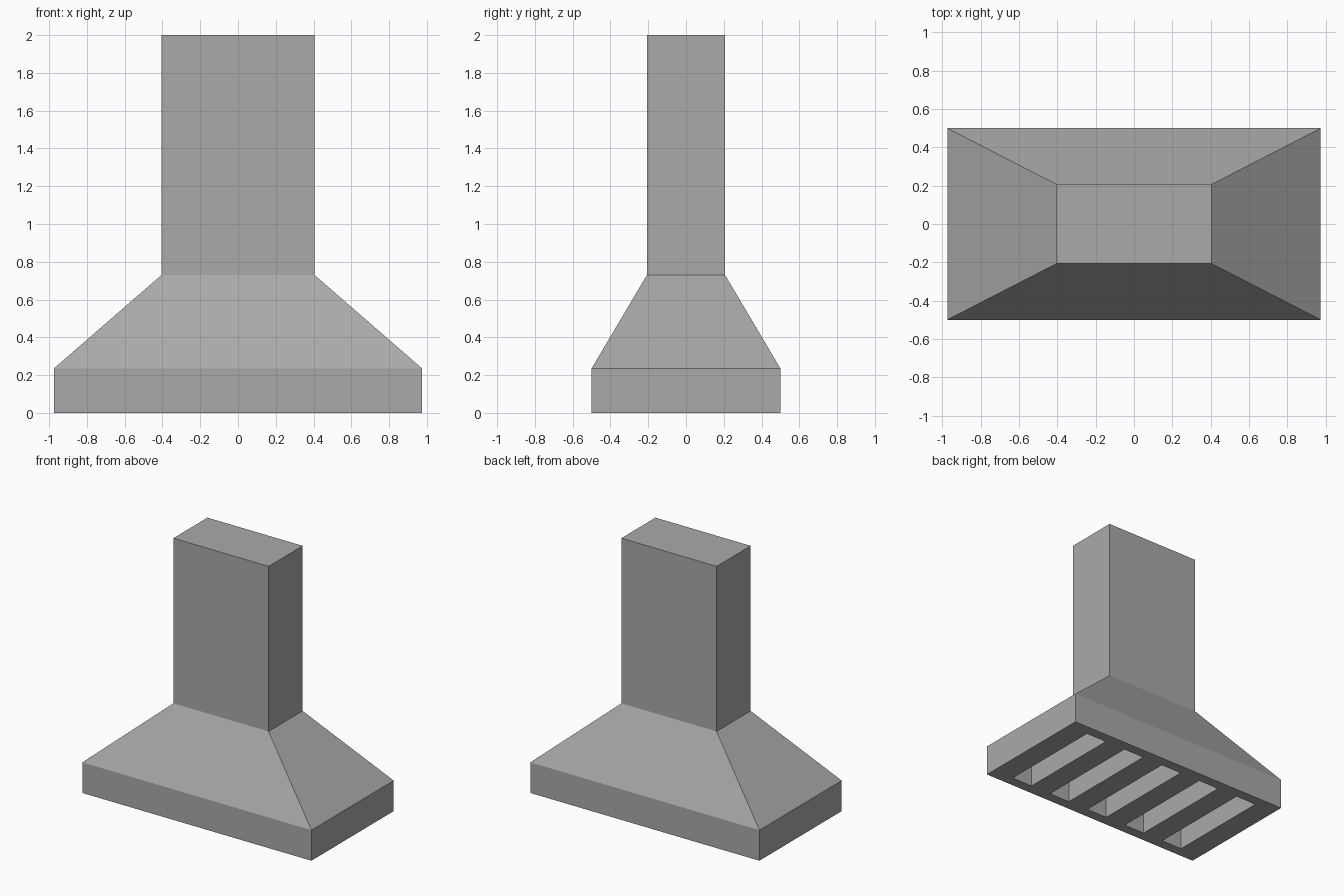
import bpy
import bmesh

cube = bpy.data.objects.get("Cube")
if cube:
    bpy.data.objects.remove(cube, do_unlink=True)

# Main sizes
HALF_W, HALF_D = 0.975, 0.5
FLUE_W, FLUE_D = 0.405, 0.207
RIM_TOP, SLOPE_TOP, TOP = 0.235, 0.73, 2.0
SLOTS, SLOT_HALF, SLOT_DEPTH = 5, 0.42, 0.2

steel = bpy.data.materials.new("brushed_grey_steel")
steel.use_nodes = True
grey = (0.4, 0.4, 0.4, 1)
steel.diffuse_color = grey
steel.node_tree.nodes["Principled BSDF"].inputs["Base Color"].default_value = grey


def finish(name, bm):
    bmesh.ops.recalc_face_normals(bm, faces=bm.faces)
    mesh = bpy.data.meshes.new(name)
    bm.to_mesh(mesh)
    bm.free()
    mesh.materials.append(steel)
    obj = bpy.data.objects.new(name, mesh)
    bpy.context.collection.objects.link(obj)
    return obj


def tapered_box(lower, upper):
    """Closed box between two rectangles given as (half x, half y, z)."""
    bm = bmesh.new()
    bmesh.ops.create_cube(bm, size=2)
    for v in bm.verts:
        hx, hy, z = upper if v.co.z > 0 else lower
        v.co = (v.co.x * hx, v.co.y * hy, z)
    return bm


# Rim with a row of equal vent slots sunk into its underside
bm = tapered_box((HALF_W, HALF_D, 0), (HALF_W, HALF_D, RIM_TOP))
cells = 2 * SLOTS + 1
cell = 2 * HALF_W / cells
cuts = [((i * cell - HALF_W, 0, 0), (1, 0, 0)) for i in range(1, cells)]
cuts += [((0, s * SLOT_HALF, 0), (0, 1, 0)) for s in (-1, 1)]
for point, normal in cuts:
    geom = bm.verts[:] + bm.edges[:] + bm.faces[:]
    bmesh.ops.bisect_plane(bm, geom=geom, plane_co=point, plane_no=normal)


def is_slot(face):
    c = face.calc_center_median()
    column = int((c.x + HALF_W) / cell)
    return c.z < 0.001 and abs(c.y) < SLOT_HALF and column % 2 == 1


for face in [f for f in bm.faces if is_slot(f)]:
    rim = face.verts[:]
    bm.faces.remove(face)
    roof = [bm.verts.new((v.co.x, v.co.y, SLOT_DEPTH)) for v in rim]
    bm.faces.new(roof)
    for i in range(4):
        j = (i + 1) % 4
        bm.faces.new((rim[i], rim[j], roof[j], roof[i]))
finish("vented_rim", bm)

# Sloping canopy and flue
finish("sloping_canopy", tapered_box((HALF_W, HALF_D, RIM_TOP), (FLUE_W, FLUE_D, SLOPE_TOP)))
finish("flue", tapered_box((FLUE_W, FLUE_D, SLOPE_TOP), (FLUE_W, FLUE_D, TOP)))
